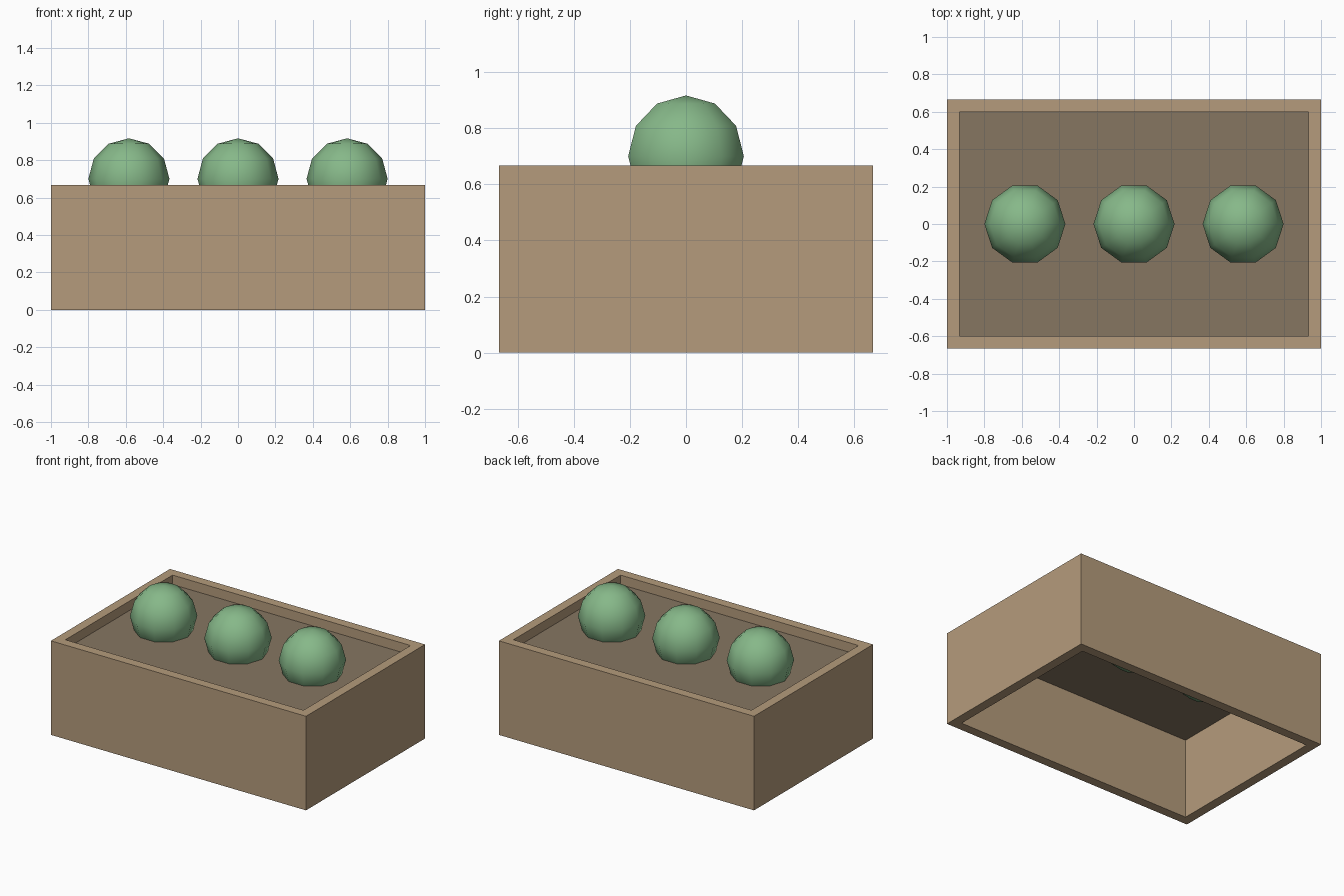
import bpy, bmesh, math
from mathutils import Matrix

if "Cube" in bpy.data.objects:
    bpy.data.objects.remove(bpy.data.objects["Cube"])


def material(name, rgb):
    m = bpy.data.materials.new(name)
    m.diffuse_color = (*rgb, 1)
    m.use_nodes = True
    m.node_tree.nodes["Principled BSDF"].inputs["Base Color"].default_value = m.diffuse_color
    return m


def add_object(name, bm, mat, location):
    mesh = bpy.data.meshes.new(name)
    bm.to_mesh(mesh)
    bm.free()
    mesh.materials.append(mat)
    obj = bpy.data.objects.new(name, mesh)
    obj.location = location
    bpy.context.collection.objects.link(obj)
    return obj


def box(size):
    bm = bmesh.new()
    bmesh.ops.create_cube(bm, size=1)
    bmesh.ops.scale(bm, vec=size, verts=bm.verts)
    return bm


wood = material("wood", (0.46, 0.33, 0.20))
earth = material("earth", (0.24, 0.18, 0.12))
leaf = material("leaf", (0.24, 0.48, 0.25))

LENGTH, WIDTH, HEIGHT, WALL = 2.0, 4 / 3, 2 / 3, 1 / 15

# Planter walls: a box without top or bottom, thickened inwards
bm = box((LENGTH, WIDTH, HEIGHT))
bm.normal_update()
caps = [f for f in bm.faces if abs(f.normal.z) > 0.9]
bmesh.ops.delete(bm, geom=caps, context='FACES_ONLY')
walls = add_object("planter_walls", bm, wood, (0, 0, HEIGHT / 2))
solid = walls.modifiers.new("thickness", 'SOLIDIFY')
solid.thickness = WALL
solid.offset = -1
solid.use_even_offset = True

# Thin soil slab set just below the rim
bm = box((LENGTH - 2 * WALL, WIDTH - 2 * WALL, 1 / 30))
add_object("soil", bm, earth, (0, 0, 0.6 - 1 / 60))

# Row of three round shrubs sunk into the soil
for i in range(3):
    bm = bmesh.new()
    bmesh.ops.create_uvsphere(bm, u_segments=10, v_segments=6, radius=0.65 / 3,
                              matrix=Matrix.Rotation(math.pi / 2, 4, 'Z'))
    for f in bm.faces:
        f.smooth = True
    add_object(f"shrub_{i + 1}", bm, leaf, ((i - 1) * 1.75 / 3, 0, 0.7))
